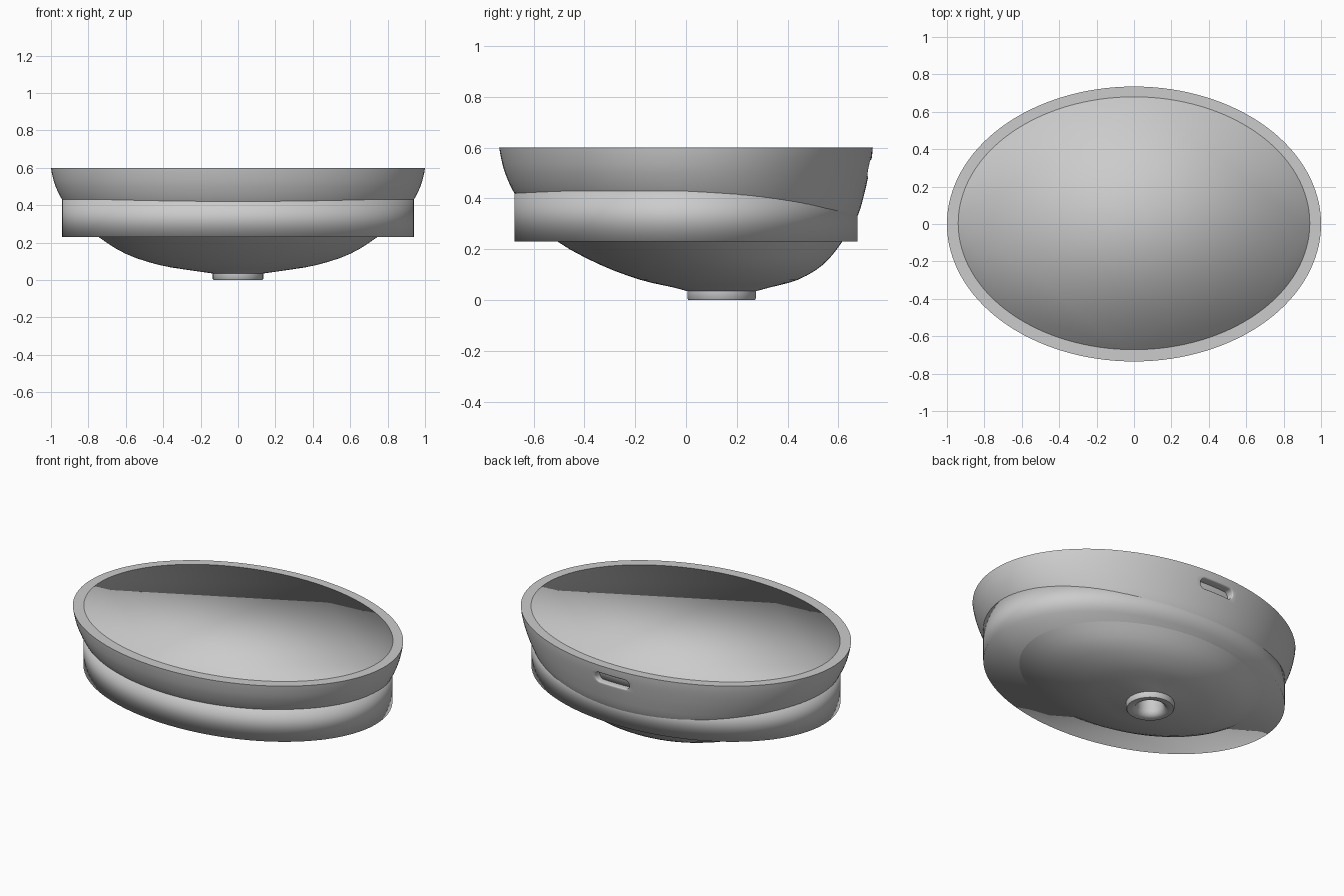
import bpy, bmesh, math

if "Cube" in bpy.data.objects:
    bpy.data.objects.remove(bpy.data.objects["Cube"])

SEG = 128


def loft(name, sections):
    """Closed solid through ellipses given as (z, half width, front y, back y)."""
    bm = bmesh.new()
    rings = []
    for z, a, yf, yb in sections:
        c, b = (yf + yb) / 2, (yb - yf) / 2
        rings.append([bm.verts.new((a * math.cos(t), c + b * math.sin(t), z))
                      for t in (2 * math.pi * i / SEG for i in range(SEG))])
    for r0, r1 in zip(rings, rings[1:]):
        for i in range(SEG):
            j = (i + 1) % SEG
            bm.faces.new((r0[i], r0[j], r1[j], r1[i]))
    bm.faces.new(rings[0][::-1])
    bm.faces.new(rings[-1])
    bmesh.ops.recalc_face_normals(bm, faces=bm.faces)
    for f in bm.faces:
        f.smooth = True
    me = bpy.data.meshes.new(name)
    bm.to_mesh(me)
    bm.free()
    ob = bpy.data.objects.new(name, me)
    bpy.context.collection.objects.link(ob)
    return ob


def spline(pts, steps=3):
    """Catmull-Rom refinement of a list of sections."""
    p = [pts[0]] + pts + [pts[-1]]
    out = []
    for k in range(1, len(p) - 2):
        for s in range(steps):
            t = s / steps
            out.append(tuple(
                0.5 * (2 * b + (c - a) * t + (2 * a - 5 * b + 4 * c - d) * t * t
                       + (3 * b - a - 3 * c + d) * t ** 3)
                for a, b, c, d in zip(*p[k - 1:k + 3])))
    return out + [pts[-1]]


def drain(z, r):
    return (z, r, 0.14 - r, 0.14 + r)


# basin: drain outlet, off-centre bowl, flat rim
outlet = [drain(0.13, 0.07), drain(0.03, 0.075), drain(0.008, 0.085),
          drain(0.0, 0.105), drain(0.0, 0.13), drain(0.006, 0.135)]
bowl = spline([drain(0.035, 0.135),
               (0.05, 0.24, -0.05, 0.33),
               (0.08, 0.42, -0.18, 0.44),
               (0.14, 0.60, -0.34, 0.54),
               (0.23, 0.745, -0.505, 0.615),
               (0.33, 0.865, -0.605, 0.675),
               (0.42, 0.935, -0.675, 0.702),
               (0.50, 0.975, -0.712, 0.720),
               (0.56, 0.993, -0.728, 0.731),
               (0.60, 1.0, -0.735, 0.735)])
rim = [(0.60, 0.94, -0.672, 0.68), (0.47, 0.94, -0.672, 0.68)]
basin = loft("basin", outlet + bowl + rim)

# top surface filling the opening inside the rim
loft("basin_top", [(0.475, 0.94, -0.672, 0.68), (0.60, 0.94, -0.672, 0.68)])

# mounting skirt around the bowl
loft("skirt", [(0.23, 0.94, -0.675, 0.675), (0.43, 0.94, -0.675, 0.675)])

# overflow slot in the back wall
bm = bmesh.new()
R, H = 0.03, 0.085
outline = []
for side in (1, -1):
    for k in range(13):
        t = -math.pi / 2 + math.pi * k / 12
        outline.append((side * (H + R * math.cos(t)), 0.52 + side * R * math.sin(t)))
face = bm.faces.new([bm.verts.new((x, 0.65, z)) for x, z in outline])
ext = bmesh.ops.extrude_face_region(bm, geom=[face])
bmesh.ops.translate(bm, vec=(0, 0.2, 0),
                    verts=[g for g in ext["geom"] if isinstance(g, bmesh.types.BMVert)])
bmesh.ops.recalc_face_normals(bm, faces=bm.faces)
me = bpy.data.meshes.new("slot_cutter")
bm.to_mesh(me)
bm.free()
cutter = bpy.data.objects.new("slot_cutter", me)
bpy.context.collection.objects.link(cutter)

mod = basin.modifiers.new("overflow_slot", "BOOLEAN")
mod.operation = "DIFFERENCE"
mod.solver = "EXACT"
mod.object = cutter
bpy.context.view_layer.objects.active = basin
basin.select_set(True)
bpy.ops.object.modifier_apply(modifier=mod.name)
bpy.data.objects.remove(cutter)

# rounded slot lip, then smooth shading
bm = bmesh.new()
bm.from_mesh(basin.data)
lip = []
for e in bm.edges:
    if len(e.link_faces) == 2 and e.calc_face_angle(0) > 1.0:
        if all(v.co.y > 0.69 and abs(v.co.x) < 0.13 and 0.48 < v.co.z < 0.56 for v in e.verts):
            lip.append(e)
if lip:
    bmesh.ops.bevel(bm, geom=lip, offset=0.008, segments=3, affect="EDGES", profile=0.5)
bm.to_mesh(basin.data)
bm.free()
bpy.ops.object.shade_smooth_by_angle(angle=math.radians(50))
